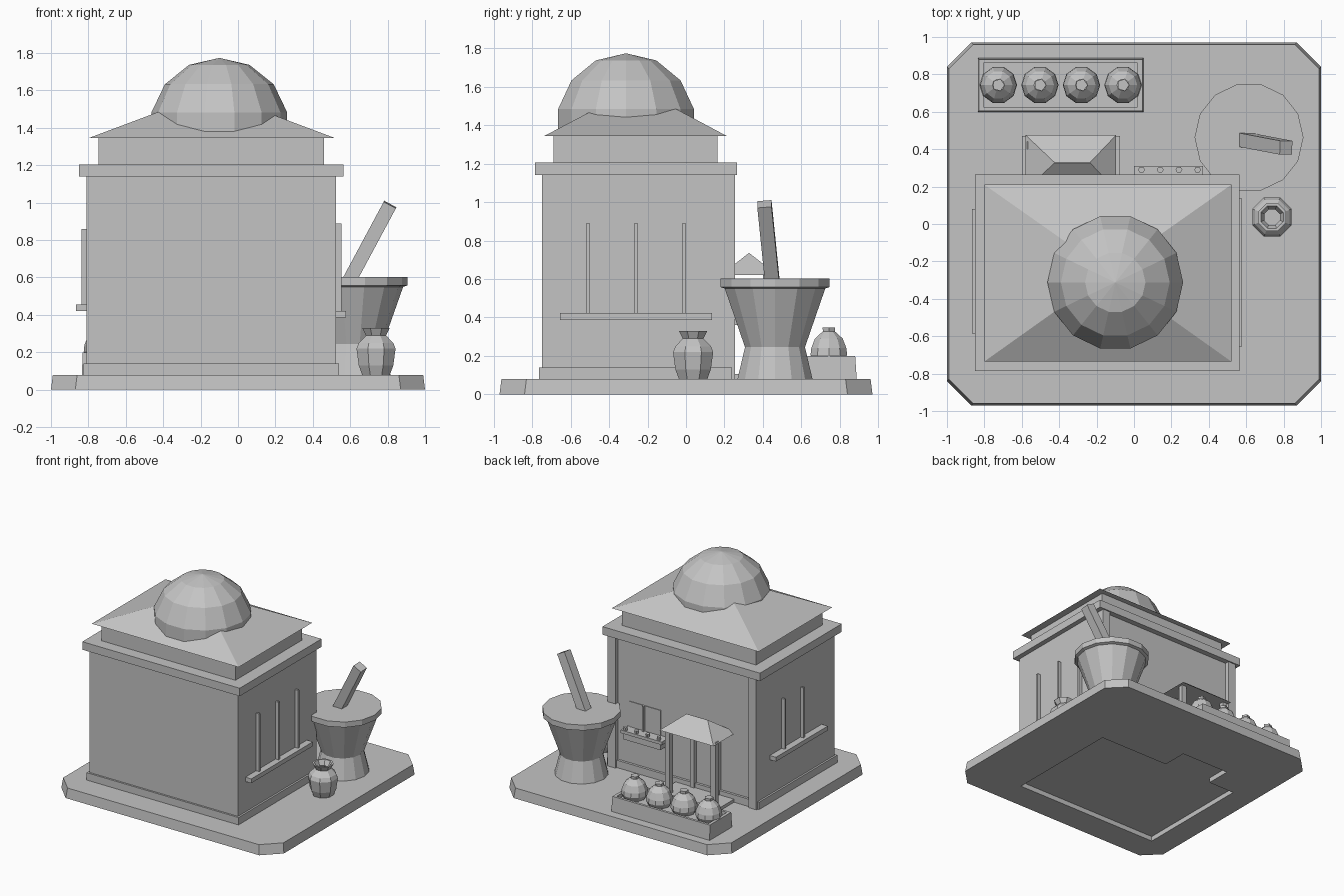
import bpy, bmesh, math
from mathutils import Vector

if "Cube" in bpy.data.objects:
    bpy.data.objects.remove(bpy.data.objects["Cube"], do_unlink=True)

stone = bpy.data.materials.new("plain_grey")
stone.use_nodes = True
GREY = (0.55, 0.55, 0.55, 1)
stone.diffuse_color = GREY
stone.node_tree.nodes["Principled BSDF"].inputs["Base Color"].default_value = GREY


def finish(name, bm):
    bmesh.ops.recalc_face_normals(bm, faces=bm.faces)
    mesh = bpy.data.meshes.new(name)
    bm.to_mesh(mesh)
    bm.free()
    mesh.materials.append(stone)
    ob = bpy.data.objects.new(name, mesh)
    bpy.context.collection.objects.link(ob)
    return ob


def loft(name, rings):
    """Skin a stack of equal-sized point rings and cap both ends."""
    bm = bmesh.new()
    loops = [[bm.verts.new(p) for p in ring] for ring in rings]
    n = len(loops[0])
    for a, b in zip(loops, loops[1:]):
        for i in range(n):
            j = (i + 1) % n
            bm.faces.new((a[i], a[j], b[j], b[i]))
    bm.faces.new(loops[0])
    bm.faces.new(loops[-1])
    bmesh.ops.remove_doubles(bm, verts=bm.verts, dist=0.0005)
    return finish(name, bm)


def rect(x0, x1, y0, y1, z):
    return [(x0, y0, z), (x1, y0, z), (x1, y1, z), (x0, y1, z)]


def box(name, x, y, z):
    return loft(name, [rect(*x, *y, z[0]), rect(*x, *y, z[1])])


def lathe(name, centre, profile, sides, turn=0):
    cx, cy = centre
    angles = [turn + math.tau * i / sides for i in range(sides)]
    return loft(name, [[(cx + r * math.cos(a), cy + r * math.sin(a), z)
                        for a in angles] for r, z in profile])


def hip_roof(name, x, y, z, ridge):
    return loft(name, [rect(*x, *y, z[0]), rect(*ridge[0], *ridge[1], z[1])])


def clipped(hx, hy, cut, z):
    return [(hx, hy - cut, z), (hx - cut, hy, z), (cut - hx, hy, z), (-hx, hy - cut, z),
            (-hx, cut - hy, z), (cut - hx, -hy, z), (hx - cut, -hy, z), (hx, cut - hy, z)]


# Base slab with clipped corners and shallow recesses underneath
base = loft("base_slab", [clipped(1, 0.97, 0.13, 0), clipped(0.99, 0.96, 0.13, 0.08)])
recesses = {"house_recess": ((-0.80, 0.52), (-0.74, 0.24)),
            "porch_recess": ((-0.56, -0.12), (0.20, 0.45))}
for name, (x, y) in recesses.items():
    cutter = box(name, x, y, (-0.05, 0.04))
    cutter.hide_render = True
    cutter.hide_viewport = True
    cutter.display_type = 'WIRE'
    mod = base.modifiers.new(name, 'BOOLEAN')
    mod.operation = 'DIFFERENCE'
    mod.solver = 'EXACT'
    mod.object = cutter

# House body, corner pilasters, plinth and cornice
box("house_walls", (-0.81, 0.525), (-0.75, 0.22), (0.08, 1.15))
for side, x in (("right", (-0.81, -0.74)), ("left", (0.455, 0.525))):
    box(side + "_pilaster", x, (0.2, 0.255), (0.08, 1.15))
box("plinth", (-0.825, 0.54), (-0.765, 0.24), (0.08, 0.14))
box("cornice", (-0.85, 0.565), (-0.785, 0.265), (1.14, 1.205))
box("upper_wall", (-0.745, 0.46), (-0.69, 0.165), (1.2, 1.35))
hip_roof("main_roof", (-0.8, 0.52), (-0.735, 0.21), (1.345, 1.585),
         ((-0.16, -0.12), (-0.28, -0.24)))

# Faceted dome
dome = [(0.372 * math.sin(math.pi * i / 7), 1.4 + 0.374 * math.cos(math.pi * i / 7))
        for i in range(5)]
dome[0] = (0.0001, dome[0][1])
lathe("dome", (-0.1, -0.312), dome, 14)

# Side ledges with upright slats
box("left_ledge", (0.52, 0.578), (-0.655, 0.135), (0.387, 0.422))
for y in (-0.51, -0.26, -0.01):
    box("left_slat", (0.522, 0.553), (y - 0.008, y + 0.008), (0.42, 0.89))
box("right_ledge", (-0.865, -0.8), (-0.585, 0.08), (0.42, 0.455))
for y in (-0.32, -0.08):
    box("right_slat", (-0.838, -0.805), (y - 0.008, y + 0.008), (0.45, 0.86))

# Porch: step, posts, door frame and hipped canopy
box("porch_step", (-0.6, -0.075), (0.2, 0.47), (0.08, 0.105))
for x in (-0.55, -0.14):
    box("porch_post", (x - 0.022, x + 0.022), (0.4, 0.44), (0.1, 0.63))
for x in (-0.45, -0.23):
    box("door_jamb", (x - 0.018, x + 0.018), (0.21, 0.25), (0.1, 0.63))
hip_roof("porch_canopy", (-0.58, -0.095), (0.18, 0.476), (0.62, 0.735),
         ((-0.425, -0.235), (0.327, 0.329)))

# Back window, shelf and cups
box("window_panel", (0.07, 0.35), (0.218, 0.225), (0.43, 0.64))
box("window_bar", (0.212, 0.228), (0.218, 0.24), (0.43, 0.64))
box("shelf_tray", (0.02, 0.35), (0.21, 0.3), (0.36, 0.41))
box("shelf_top", (0, 0.37), (0.21, 0.31), (0.41, 0.435))
for i in range(4):
    lathe("shelf_cup", (0.08 + 0.1 * i - 0.04, 0.29), [(0.014, 0.43), (0.018, 0.46)], 6)

# Trough with a sunken top and four lidded pots
loft("trough", [rect(-0.835, 0.05, 0.6, 0.888, 0.08), rect(-0.83, 0.045, 0.605, 0.88, 0.2),
                rect(-0.805, 0.02, 0.625, 0.86, 0.2), rect(-0.805, 0.02, 0.625, 0.86, 0.17)])
for i in range(4):
    spot = (-0.725 + 0.222 * i, 0.743)
    lathe("pot", spot, [(0.08, 0.165), (0.1, 0.205), (0.096, 0.24), (0.076, 0.29),
                        (0.032, 0.328)], 10)
    lathe("pot_knob", spot, [(0.032, 0.32), (0.034, 0.347)], 5)

# Large mortar and its leaning pestle
lathe("mortar", (0.615, 0.463), [(0.2, 0.08), (0.16, 0.245), (0.268, 0.55),
                                 (0.291, 0.558), (0.291, 0.602)], 14)
foot, tip = Vector((0.55, 0.458, 0.5)), Vector((0.813, 0.408, 0.99))
pestle = box("pestle", (-0.037, 0.037), (-0.037, 0.037), (0, (tip - foot).length))
axis = (tip - foot).normalized()
across = Vector((0, 1, 0)) - axis * axis.y
across.normalize()
side = across.cross(axis)
for v in pestle.data.vertices:
    v.co = foot + side * v.co.x + across * v.co.y + axis * v.co.z

# Small open jar
lathe("jar", (0.738, 0.037), [(0.08, 0.08), (0.1, 0.13), (0.113, 0.22), (0.1, 0.25),
                              (0.058, 0.29), (0.08, 0.33), (0.065, 0.33), (0.045, 0.29),
                              (0.08, 0.22), (0.06, 0.1)], 8, math.pi / 8)
